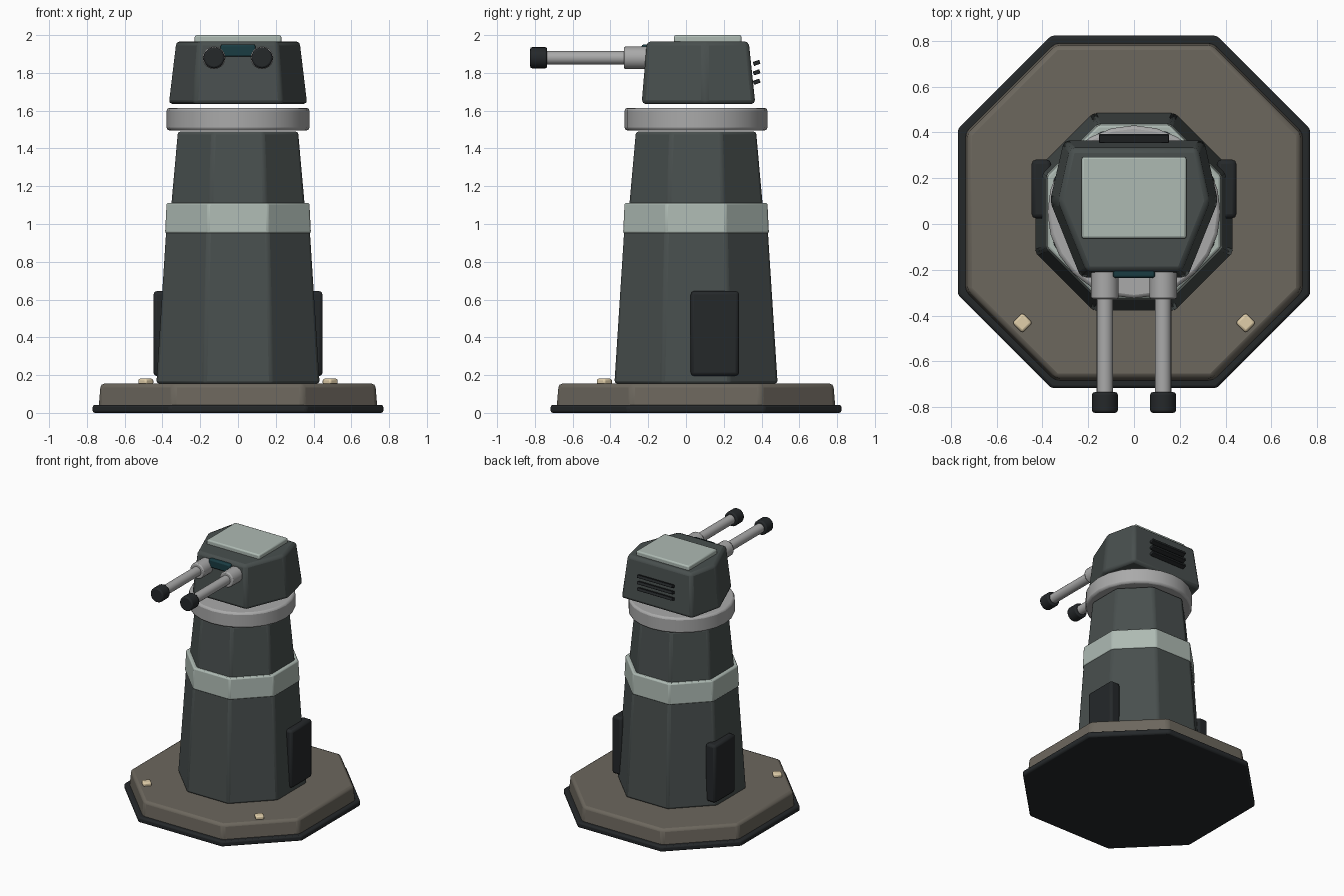
import bpy, bmesh
from math import pi, tan, radians

if "Cube" in bpy.data.objects:
    bpy.data.objects.remove(bpy.data.objects["Cube"])

CY = 0.053  # tower axis in y


def material(name, r, g, b):
    m = bpy.data.materials.new(name)
    m.diffuse_color = (r, g, b, 1)
    m.use_nodes = True
    m.node_tree.nodes["Principled BSDF"].inputs["Base Color"].default_value = m.diffuse_color
    return m


HULL = material("hull", 0.065, 0.078, 0.076)
TRIM = material("trim", 0.42, 0.49, 0.45)
EARTH = material("earth", 0.15, 0.135, 0.11)
BLACK = material("black", 0.018, 0.021, 0.023)
STEEL = material("steel", 0.40, 0.40, 0.40)
GLASS = material("glass", 0.01, 0.045, 0.055)
LAMP = material("lamp", 0.75, 0.62, 0.40)


def finish(obj, mat, bevel, segments=2):
    obj.data.materials.append(mat)
    if bevel:
        mod = obj.modifiers.new("bevel", "BEVEL")
        mod.width, mod.segments = bevel, segments
        mod.limit_method, mod.angle_limit = "ANGLE", radians(25)
    bpy.ops.object.select_all(action="DESELECT")
    obj.select_set(True)
    bpy.context.view_layer.objects.active = obj
    bpy.ops.object.shade_smooth_by_angle(angle=radians(30))
    return obj


def loft(name, low, high, z0, z1, mat, bevel):
    """Tapered prism between two outlines with equal point counts."""
    bm = bmesh.new()
    a = [bm.verts.new((x, y, z0)) for x, y in low]
    b = [bm.verts.new((x, y, z1)) for x, y in high]
    n = len(a)
    bm.faces.new(a[::-1])
    bm.faces.new(b)
    for i in range(n):
        j = (i + 1) % n
        bm.faces.new((a[i], a[j], b[j], b[i]))
    mesh = bpy.data.meshes.new(name)
    bm.to_mesh(mesh)
    bm.free()
    obj = bpy.data.objects.new(name, mesh)
    bpy.context.collection.objects.link(obj)
    return finish(obj, mat, bevel)


def octagon(a, ratio=tan(pi / 8)):
    h = a * ratio
    pts = [(a, -h), (a, h), (h, a), (-h, a), (-a, h), (-a, -h), (-h, -a), (h, -a)]
    return [(x, y + CY) for x, y in pts]


def box(name, loc, size, mat, bevel=0.01, rot=(0, 0, 0)):
    bpy.ops.mesh.primitive_cube_add(size=1, location=loc, rotation=rot)
    obj = bpy.context.object
    obj.name = name
    obj.scale = size
    bpy.ops.object.transform_apply(location=False, rotation=False, scale=True)
    return finish(obj, mat, bevel)


def tube(name, x, z, y0, y1, r, mat, bevel=0.008):
    bpy.ops.mesh.primitive_cylinder_add(vertices=20, radius=r, depth=abs(y1 - y0),
                                        location=(x, (y0 + y1) / 2, z), rotation=(pi / 2, 0, 0))
    bpy.context.object.name = name
    return finish(bpy.context.object, mat, bevel)


# Foundation
loft("ground_pad", octagon(0.77, 0.47), octagon(0.77, 0.47), 0, 0.042, BLACK, 0.012)
loft("base_plinth", octagon(0.74, 0.47), octagon(0.727, 0.47), 0.002, 0.155, EARTH, 0.02)

# Tower shaft, band and turning collar
loft("lower_tower", octagon(0.432), octagon(0.378), 0.155, 1.0, HULL, 0.015)
loft("upper_tower", octagon(0.362), octagon(0.318), 1.0, 1.49, HULL, 0.015)
loft("tower_band", octagon(0.386), octagon(0.378), 0.95, 1.112, TRIM, 0.01)
bpy.ops.mesh.primitive_cylinder_add(vertices=24, radius=0.378, depth=0.12, location=(0, CY, 1.555))
bpy.context.object.name = "turning_collar"
finish(bpy.context.object, STEEL, 0.015)

# Head: six-sided tapered housing
loft("turret_head",
     [(-0.235, -0.235), (0.235, -0.235), (0.37, 0.1), (0.308, 0.367), (-0.308, 0.367), (-0.37, 0.1)],
     [(-0.208, -0.207), (0.208, -0.207), (0.33, 0.1), (0.278, 0.332), (-0.278, 0.332), (-0.33, 0.1)],
     1.635, 1.967, HULL, 0.022)
box("roof_hatch", (0, 0.115, 1.975), (0.458, 0.357, 0.05), TRIM)
box("visor", (0, -0.205, 1.918), (0.185, 0.06, 0.065), GLASS)

# Rear vents
for i in range(3):
    box(f"rear_vent_{i + 1}", (0, 0.374, 1.753 + 0.05 * i), (0.304, 0.036, 0.022), BLACK, 0.003,
        (radians(20), 0, 0))

# Paired parts
for side, s in (("left", -1), ("right", 1)):
    x = 0.127 * s
    tube(f"{side}_barrel_sleeve", x, 1.88, -0.16, -0.328, 0.06, STEEL)
    tube(f"{side}_barrel", x, 1.88, -0.3, -0.75, 0.036, STEEL, 0)
    tube(f"{side}_muzzle", x, 1.88, -0.735, -0.825, 0.056, BLACK, 0.01)
    box(f"{side}_side_panel", (0.405 * s, 0.153, 0.42), (0.085, 0.256, 0.45), BLACK, 0.018)
    box(f"{side}_base_lamp", (0.488 * s, -0.432, 0.165), (0.062, 0.062, 0.032), LAMP, 0.01,
        (0, 0, pi / 4))
